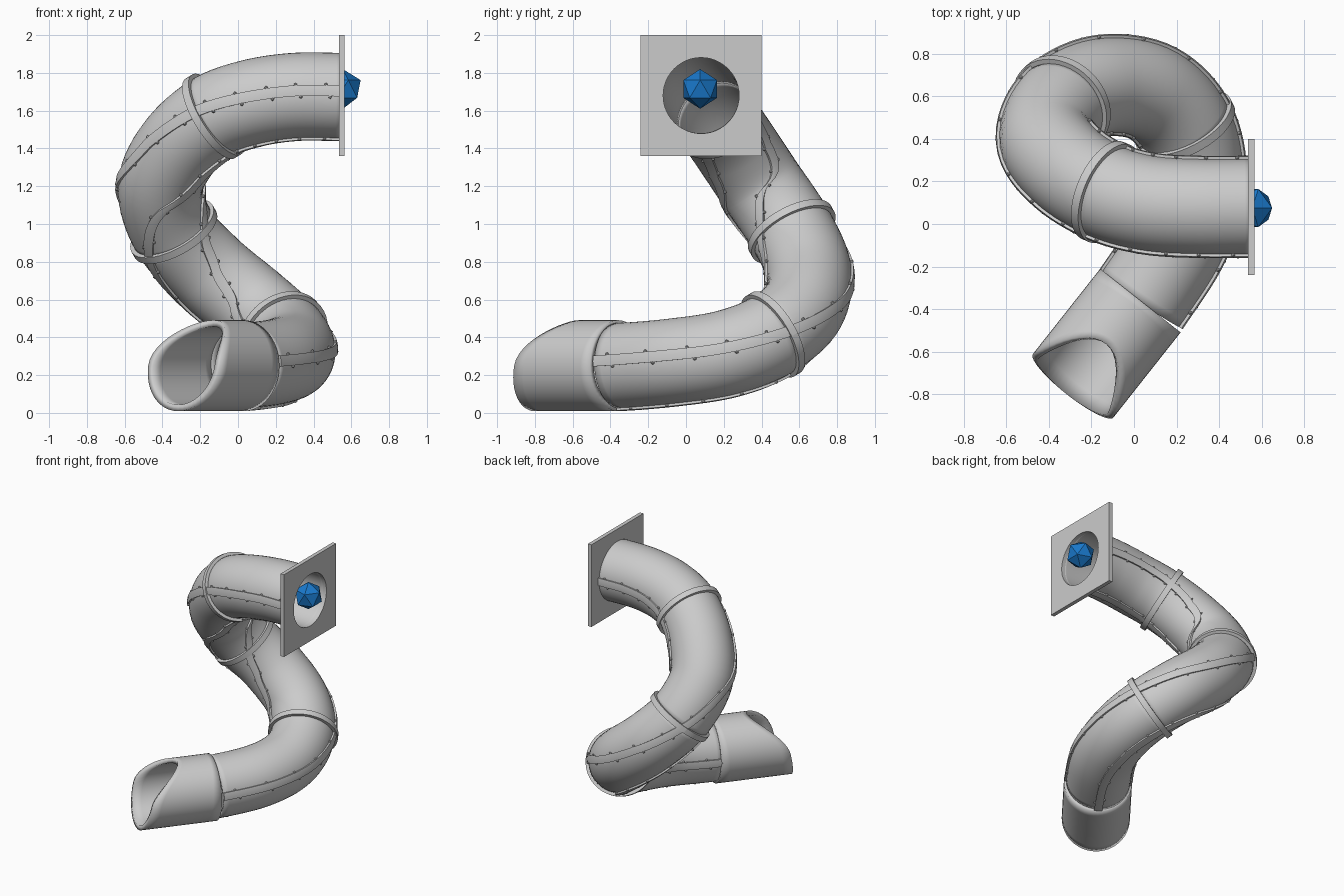
import bpy, bmesh, math
from mathutils import Vector

if "Cube" in bpy.data.objects:
    bpy.data.objects.remove(bpy.data.objects["Cube"])

PATH = [Vector(p) for p in [
    (.55, .08, 1.68), (.30, .08, 1.68), (.07, .095, 1.645), (-.13, .15, 1.57),
    (-.31, .26, 1.41), (-.41, .40, 1.20), (-.34, .56, .96), (-.15, .65, .75),
    (.08, .62, .56), (.24, .46, .415), (.29, .22, .32), (.22, -.06, .275),
    (.03, -.36, .25)]]
JOINTS = [0, 3, 6, 9, 12]
UP = Vector((0, 0, 1))
N = 48          # sides of the tube


def point(t):
    """Smooth curve through PATH."""
    p = [PATH[0] * 2 - PATH[1]] + PATH + [PATH[-1] + Vector((-.19, -.27, -.003))]
    i = min(int(t), len(PATH) - 2)
    u = t - i
    a, b, c, d = p[i:i + 4]
    return .5 * (2 * b + (c - a) * u + (2 * a - 5 * b + 4 * c - d) * u**2
                 + (3 * b - a - 3 * c + d) * u**3)


def frame(t):
    """Position, tangent, outer side and upper side of the tube."""
    t = max(0, min(12, t))
    o = point(t)
    tan = (point(min(12, t + .01)) - point(max(0, t - .01))).normalized()
    out = UP.cross(tan).normalized()
    return o, tan, out, tan.cross(out)


def on_tube(t, r, deg):
    o, tan, out, up = frame(t)
    a = math.radians(deg)
    return o + r * (math.cos(a) * out + math.sin(a) * up)


def make(name, rows, closed, caps=False, solid=0):
    """Skin a list of point rows."""
    bm = bmesh.new()
    v = [[bm.verts.new(p) for p in row] for row in rows]
    n = len(rows[0])
    for r0, r1 in zip(v, v[1:]):
        for j in range(n if closed else n - 1):
            k = (j + 1) % n
            bm.faces.new((r0[j], r0[k], r1[k], r1[j]))
    if caps:
        bm.faces.new(v[0])
        bm.faces.new(v[-1])
    bmesh.ops.recalc_face_normals(bm, faces=bm.faces)
    return finish(name, bm, solid)


def finish(name, bm, solid=0, smooth=True):
    me = bpy.data.meshes.new(name)
    bm.to_mesh(me)
    bm.free()
    ob = bpy.data.objects.new(name, me)
    bpy.context.collection.objects.link(ob)
    if solid:
        m = ob.modifiers.new("wall", 'SOLIDIFY')
        m.thickness, m.offset = solid, -1
    if smooth:
        bpy.ops.object.select_all(action='DESELECT')
        bpy.context.view_layer.objects.active = ob
        ob.select_set(True)
        bpy.ops.object.shade_smooth_by_angle(angle=math.radians(35))
    return ob


def circle(t, r):
    return [on_tube(t, r, 360 * j / N) for j in range(N)]


# tube sections, seam strips and bolts
bolts = bmesh.new()
for s, (a, b) in enumerate(zip(JOINTS, JOINTS[1:]), 1):
    ts = [a + (b - a) * i / 24 for i in range(25)]
    make(f"tube_section_{s}", [circle(t, .226) for t in ts], True, solid=.024)
    for side, deg in (("outer", 6), ("inner", 180), ("lower", 270)):
        w = 7
        rows = [[on_tube(t, .222, deg - w), on_tube(t, .239, deg - w), on_tube(t, .241, deg),
                 on_tube(t, .239, deg + w), on_tube(t, .222, deg + w)] for t in ts]
        make(f"seam_strip_{side}_{s}", rows, True, True)
        for e in (-1, 1):
            for k in range(5):
                t = a + (b - a) * (k + .5 + .08 * e) / 5
                g = bmesh.ops.create_icosphere(bolts, subdivisions=1, radius=.010)
                bmesh.ops.translate(bolts, verts=g["verts"],
                                    vec=on_tube(t, .233, deg + e * (w + 1)))
finish("bolts", bolts)

# joint collars between sections
for s, t0 in enumerate(JOINTS[1:-1], 1):
    o, tan, out, up = frame(t0)
    rows = []
    for j in range(N + 1):
        c, d = math.cos(math.tau * j / N), math.sin(math.tau * j / N)
        n = out * c + up * d
        rows.append([o + n * r + tan * x for r, x in
                     ((.220, -.021), (.248, -.021), (.248, .021), (.220, .021))])
    ob = make(f"joint_collar_{s}", rows, True)

# exit chute: wider sleeve with a slanted mouth
start = Vector((.03, -.36, .25))
ahead = Vector((-.62, -.785, 0)).normalized()
side = UP.cross(ahead)
rows = []
for i in range(9):
    row = []
    for j in range(N):
        a = math.tau * j / N
        u = math.sin(a)
        reach = .51 - .05 * u - .20 * max(u, 0)**2
        row.append(start + ahead * (reach * i / 8)
                   + .241 * (side * math.cos(a) + UP * u))
    rows.append(row)
make("exit_chute", rows, True, solid=.034)

# entrance panel with a round opening
rows = []
for j in range(N + 1):
    a = math.tau * j / N + math.pi / 4
    c, d = math.cos(a), math.sin(a)
    k = .32 / max(abs(c), abs(d))
    rows.append([Vector((x, .08 + c * r, 1.68 + d * r)) for x, r in
                 ((.535, .201), (.565, .201), (.565, k), (.535, k))])
make("entrance_panel", rows, True)

# faceted ball in the entrance
bm = bmesh.new()
bmesh.ops.create_icosphere(bm, subdivisions=1, radius=.105)
bmesh.ops.translate(bm, verts=bm.verts, vec=(.555, .075, 1.715))
ball = finish("ball", bm, smooth=False)
mat = bpy.data.materials.new("blue")
mat.diffuse_color = (.01, .19, .60, 1)
mat.use_nodes = True
mat.node_tree.nodes["Principled BSDF"].inputs["Base Color"].default_value = mat.diffuse_color
ball.data.materials.append(mat)
